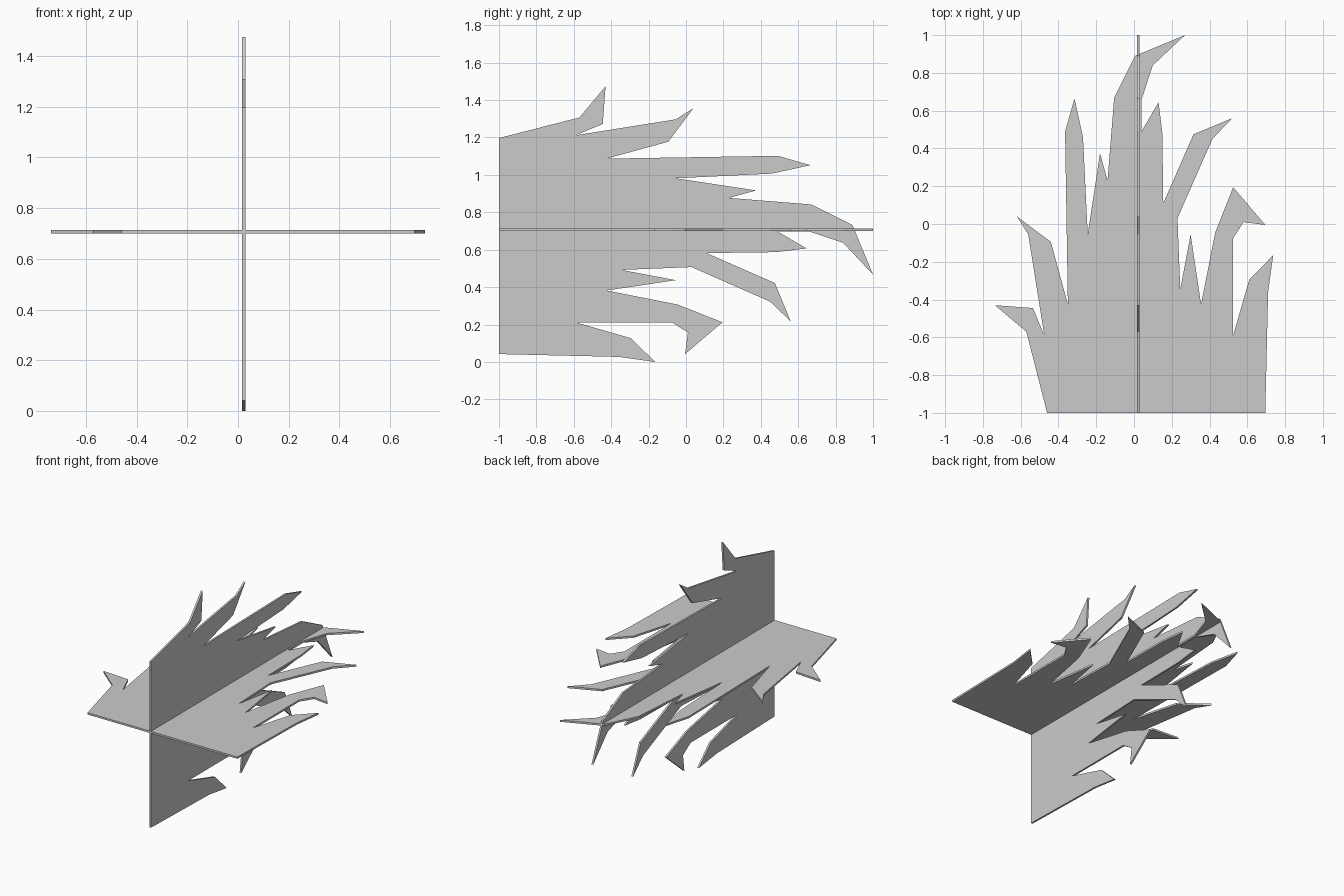
import bpy, bmesh
from mathutils import Vector

if "Cube" in bpy.data.objects:
    bpy.data.objects.remove(bpy.data.objects["Cube"])

# Jagged flame outline, seen from above
OUTLINE = [
    (-.46, -1), (-.57, -.57), (-.737, -.43), (-.535, -.445), (-.475, -.59),
    (-.56, -.055), (-.62, .04), (-.44, -.095), (-.35, -.425), (-.365, .49),
    (-.315, .665), (-.27, .46), (-.245, -.055), (-.18, .375), (-.14, .23),
    (-.105, .67), (.005, .89), (.27, 1), (.10, .84), (.04, .66), (.04, .49),
    (.13, .645), (.15, .48), (.155, .11), (.315, .475), (.52, .56),
    (.415, .45), (.23, .03), (.245, -.345), (.30, -.055), (.355, -.425),
    (.43, -.045), (.525, .195), (.695, -.005), (.58, .01), (.525, -.075),
    (.525, -.59), (.61, -.295), (.737, -.165), (.71, -.36), (.695, -1)]
THICK = .013
HALF_HEIGHT = .737


def flame_plate(name, place, direction):
    """Thin plate: outline mapped by place(x, y), extruded along direction."""
    bm = bmesh.new()
    face = bm.faces.new([bm.verts.new(place(x, y)) for x, y in OUTLINE])
    ext = bmesh.ops.extrude_face_region(bm, geom=[face], use_keep_orig=True)
    moved = [v for v in ext["geom"] if isinstance(v, bmesh.types.BMVert)]
    bmesh.ops.translate(bm, verts=moved, vec=Vector(direction) * THICK)
    bmesh.ops.recalc_face_normals(bm, faces=bm.faces)
    mesh = bpy.data.meshes.new(name)
    bm.to_mesh(mesh)
    bm.free()
    obj = bpy.data.objects.new(name, mesh)
    bpy.context.collection.objects.link(obj)


# Flat plate
flame_plate("horizontal_flame", lambda x, y: (x, y, .70), (0, 0, 1))
# Same plate turned a quarter around the length
flame_plate("vertical_flame", lambda x, y: (.016, y, HALF_HEIGHT - x), (1, 0, 0))
